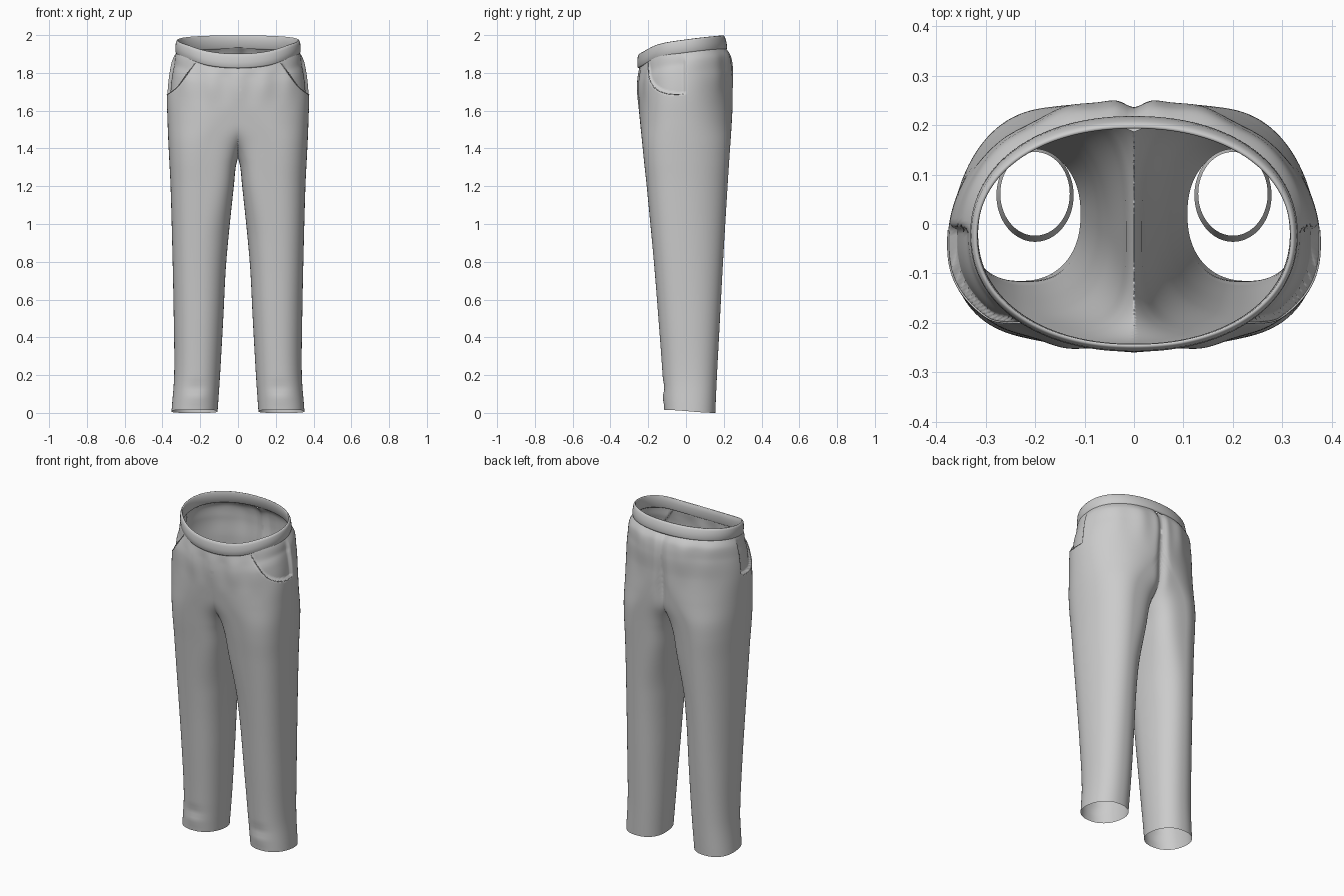
import bpy, bmesh
from math import sin, cos, pi, exp, copysign
from mathutils import Vector

if "Cube" in bpy.data.objects:
    bpy.data.objects.remove(bpy.data.objects["Cube"])

# Leg / hip sections: height, inner x, outer x, front y, back y
SECTIONS = [
    (0.00, .108, .352, -.115, .155), (0.20, .095, .338, -.124, .164),
    (0.50, .078, .340, -.146, .180), (0.80, .062, .346, -.170, .196),
    (1.20, .022, .357, -.208, .220), (1.34, .003, .364, -.223, .229),
    (1.44, -.05, .369, -.233, .236), (1.54, -.19, .373, -.243, .243),
    (1.66, -.36, .376, -.253, .250), (1.75, -.367, .367, -.256, .254),
    (1.82, -.350, .350, -.252, .242), (1.87, -.324, .324, -.246, .208)]
RIM = [(-.27, 1.885), (-.24, 1.903), (-.15, 1.948), (0, 1.975), (.21, 1.998), (.28, 2.0)]


def spline(rows, t):
    """Smooth interpolation through rows keyed by their first value."""
    t = min(max(t, rows[0][0]), rows[-1][0])
    i = next(k for k in range(len(rows) - 1) if t <= rows[k + 1][0])
    a, b = rows[i], rows[i + 1]
    p, n = rows[max(i - 1, 0)], rows[min(i + 2, len(rows) - 1)]
    h = b[0] - a[0]
    u = (t - a[0]) / h
    out = []
    for k in range(1, len(a)):
        ma = (b[k] - p[k]) / (b[0] - p[0]) * h
        mb = (n[k] - a[k]) / (n[0] - a[0]) * h
        out.append((2*u**3 - 3*u*u + 1)*a[k] + (u**3 - 2*u*u + u)*ma
                   + (3*u*u - 2*u**3)*b[k] + (u**3 - u*u)*mb)
    return out


def smooth(a, b, v):
    v = min(max((v - a) / (b - a), 0), 1)
    return v * v * (3 - 2 * v)


def oval(xa, xb, ya, yb, t, e, shift=0):
    """Rounded section whose widest line is moved by shift in y."""
    c, s = cos(t), sin(t)
    yc = (ya + yb)/2 + shift
    ry = yb - yc if s > 0 else yc - ya
    return ((xa + xb)/2 + (xb - xa)/2 * copysign(abs(c)**(2/e), c),
            yc + ry * copysign(abs(s)**(2/e), s))


def cloth(t, z, pocket=True):
    """Point on the trouser surface at angle t and nominal height z."""
    xa, xb, ya, yb = spline(SECTIONS, z)
    # inner thigh squarer near the crotch, back outer side rounder than front
    upper = smooth(.1, 1.2, z) * (1 - .8 * smooth(1.76, 1.87, z))
    e = 2.25
    if cos(t) < 0:
        e += 1.2 * smooth(.9, 1.35, z) * (1 - smooth(1.5, 1.66, z))
    else:
        e += upper * (-.2 if sin(t) > 0 else .2)
    x, y = oval(xa, xb, ya, yb, t, e, -.035 * upper)
    # pocket recess
    if pocket and x > .1 and y < .02 and z > 1.6:
        d = (max(-y, 0) / .2)**3 + (max(1.86 - z, 0) / .195)**3
        k = (1 - smooth(.9, 1.0, d)) * (1 - smooth(-.02, .0, y)) * (1 - smooth(1.8, 1.87, z))
        x -= .018 * k
        y += .006 * k
    # seat seam, gathers below the band and ankle fold
    if y > 0:
        y -= .022 * exp(-(x/.026)**2) * smooth(1.35, 1.6, z)
    else:
        g = exp(-((x - .22)/.06)**2)
        y += g * (.006 * exp(-((z - .13)/.03)**2) - .005 * exp(-((z - .07)/.03)**2))
    y += .004 * cos(45*x) * sin(t) * smooth(1.6, 1.78, z) * (1 - smooth(1.8, 1.87, z))
    # slanted waist and hem
    zz = z + (spline(RIM, y)[0] - 1.93) * smooth(1.45, 1.87, z)
    zz += .016 * (1 - smooth(-.12, .16, y)) * (1 - smooth(0, .2, z))
    return Vector((x, y, zz))


def loft(name, rings, close=False, half=False):
    """Skin a list of closed rings; half keeps only x > 0."""
    bm = bmesh.new()
    rows = [[bm.verts.new(p) for p in r] for r in rings]
    n = len(rows[0])
    for k in range(len(rows) if close else len(rows) - 1):
        a, b = rows[k], rows[(k + 1) % len(rows)]
        for i in range(n):
            j = (i + 1) % n
            bm.faces.new((a[i], a[j], b[j], b[i]))
    if half:
        bmesh.ops.bisect_plane(bm, geom=bm.verts[:] + bm.edges[:] + bm.faces[:], dist=1e-5,
                               plane_co=(0, 0, 0), plane_no=(1, 0, 0), clear_inner=True)
    if close:
        bmesh.ops.recalc_face_normals(bm, faces=bm.faces[:])
    me = bpy.data.meshes.new(name)
    bm.to_mesh(me)
    bm.free()
    me.shade_smooth()
    ob = bpy.data.objects.new(name, me)
    bpy.context.collection.objects.link(ob)
    return ob


def mirror(ob):
    m = ob.modifiers.new("Mirror", 'MIRROR')
    m.use_clip = True
    m.merge_threshold = .0005


N = 200
angles = [2*pi*i/N for i in range(N)]

# Legs and seat in one cloth shell
levels = [1.3*i/45 for i in range(45)] + [1.3 + .57*i/75 for i in range(76)]
mirror(loft("legs_and_seat", [[cloth(t, z) for t in angles] for z in levels], half=True))

# Padded waistband following the slanted rim: (outward offset, height)
profile = [(0, 0), (.008, .001), (.012, .010), (.013, .035), (.011, .062), (.006, .072),
           (.001, .074), (-.002, .069), (-.003, .04), (-.003, .005)]
rings = []
for off, h in profile:
    ring = []
    for t in angles:
        lean = .014 * h / .074
        x, y = oval(-.318 - off, .318 + off, -.245 - off, .208 + off - lean, t, 2.15)
        ring.append((x, y, spline(RIM, y)[0] - .072 + h))
    rings.append(ring)
loft("waistband", rings, close=True)

# Loose ring inside each ankle
mirror(loft("ankle_ring", [
    [(.2 + r*.078*cos(t), .058 + r*.094*sin(t) + dy, z) for t in angles[::2]]
    for r, dy, z in ((1, 0, .14), (.9, .003, .17))]))


# Stitched edge along each pocket mouth
def on_cloth(y, z):
    t = min((-pi/2 + pi/2*k/400 for k in range(421)),
            key=lambda a: abs(cloth(a, z, False).y - y))
    return cloth(t, z, False)


path = []
for i in range(25):
    f = pi/2 * i/24
    path.append(on_cloth(-.2 * max(cos(f), 0)**(2/3), 1.86 - .195 * sin(f)**(2/3)))
cu = bpy.data.curves.new("pocket_edge", 'CURVE')
cu.dimensions = '3D'
cu.bevel_depth = .002
cu.bevel_resolution = 2
sp = cu.splines.new('POLY')
sp.points.add(len(path) - 1)
for p, v in zip(sp.points, path):
    p.co = (*v, 1)
edge = bpy.data.objects.new("pocket_edge", cu)
bpy.context.collection.objects.link(edge)
mirror(edge)
